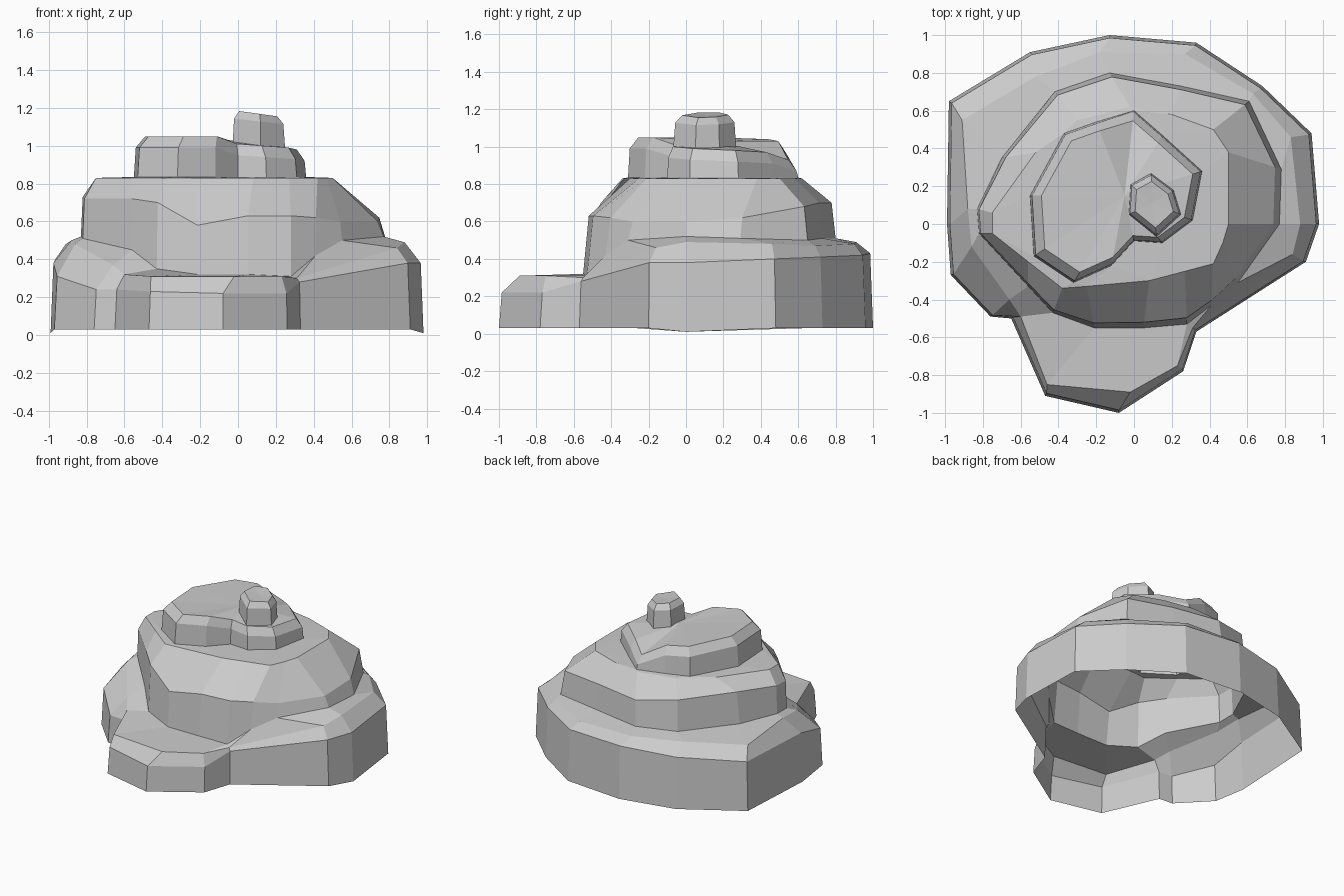
import bpy, bmesh

def loft(name, rings, apex=None):
    """Skin a stack of rings; rings of unequal length are bridged."""
    bm = bmesh.new()
    loops = [[bm.verts.new(p) for p in r] for r in rings]
    def edges(l):
        return [bm.edges.get((a, b)) or bm.edges.new((a, b))
                for a, b in zip(l, l[1:] + l[:1])]
    for lo, hi in zip(loops, loops[1:]):
        n = len(lo)
        if n == len(hi):
            for i in range(n):
                j = (i + 1) % n
                bm.faces.new((lo[i], lo[j], hi[j], hi[i]))
        else:
            bmesh.ops.bridge_loops(bm, edges=edges(lo) + edges(hi))
    top = loops[-1]
    if apex:
        c = bm.verts.new(apex)
        for a, b in zip(top, top[1:] + top[:1]):
            bm.faces.new((a, b, c))
    bmesh.ops.recalc_face_normals(bm, faces=bm.faces)
    me = bpy.data.meshes.new(name)
    bm.to_mesh(me)
    bm.free()
    ob = bpy.data.objects.new(name, me)
    bpy.context.collection.objects.link(ob)
    return ob

def inset(ring, c, k, z):
    """Shrink a ring about c; z is a function of the point."""
    return [(c[0] + (p[0] - c[0]) * k, c[1] + (p[1] - c[1]) * k, z(p)) for p in ring]

# Base tier with front ledge: ground outline (x, y, wall height), counter-clockwise from +x
ground = [(.98, 0, .38), (.94, .48, .40), (.68, .73, .41), (.33, .96, .42),
          (-.13, 1, .43), (-.55, .91, .42), (-.98, .65, .40), (-.99, 0, .38),
          (-.97, -.27, .31), (-.76, -.49, .24), (-.65, -.5, .24), (-.47, -.91, .23),
          (-.08, -1, .22), (.26, -.78, .22), (.33, -.57, .28), (.91, -.2, .38)]
rim = [(.88, 0, .49), (.83, .46, .48), (.63, .69, .47), (.27, .90, .48),
       (-.18, .91, .49), (-.52, .78, .49), (-.91, .55, .48), (-.88, .08, .50),
       (-.86, -.12, .48), (-.66, -.4, .37), (-.6, -.49, .32), (-.46, -.85, .31),
       (-.02, -.89, .31), (.23, -.75, .31), (.31, -.55, .30), (.84, -.16, .46)]
# Line where the middle tier meets the base
foot = [(.77, 0, .52), (.78, .29, .51), (.61, .65, .50), (.25, .73, .51),
        (-.13, .80, .51), (-.42, .70, .51), (-.70, .35, .51), (-.83, .08, .52),
        (-.82, -.05, .51), (-.56, -.33, .45), (-.43, -.47, .35), (-.21, -.55, .32),
        (.05, -.55, .32), (.28, -.53, .31), (.41, -.43, .42), (.55, -.31, .50)]
bottom = [(x, y, .01 if abs(x) > .975 and y == 0 else .03) for x, y, z in ground]
wall = inset(ground, (0, 0), .985, lambda p: p[2])
loft("base_tier", [bottom, wall, rim, foot])

# Middle tier: wall, then sloping shoulder to the flat terrace
terrace = [(x, y, .83) for x, y in
           [(.50, 0), (.50, .38), (.42, .50), (.20, .58), (-.02, .62), (-.30, .55),
            (-.52, .38), (-.75, .06), (-.75, -.05), (-.56, -.2), (-.38, -.34), (-.25, -.33),
            (.08, -.30), (.27, -.25), (.42, -.21), (.47, -.10)]]
shoulder_z = [.60, .62, .68, .70, .70, .74, .75, .73, .72, .72, .70, .58, .63, .63, .62, .60]
shoulder = [(f[0] + (t[0] - f[0]) * .12, f[1] + (t[1] - f[1]) * .12, z)
            for f, t, z in zip(foot, terrace, shoulder_z)]
loft("middle_tier", [foot, shoulder, terrace])

# Upper tier: high left block and lower right lobe (x, y, top height)
upper = [(.31, .02, .99), (.36, .28, .98), (.15, .47, .97), (0, .60, .93),
         (-.20, .54, 1.03), (-.37, .48, 1.04), (-.55, .15, 1.05), (-.53, -.17, 1.05),
         (-.32, -.31, 1.05), (-.12, -.22, 1.05), (0, -.09, 1.01), (.15, -.10, 1.0)]
mid = (-.05, .15)
loft("upper_tier", [terrace,
                    inset(upper, mid, 1, lambda p: .835),
                    inset(upper, mid, .98, lambda p: p[2] - .06),
                    inset(upper, mid, .88, lambda p: p[2])], (*mid, 1.03))

# Summit knob
knob = [(.25, .05), (.21, .18), (.09, .27), (-.02, .21), (-.03, .05), (.12, -.07)]
kc = (.1, .11)
loft("summit_knob", [inset(knob, kc, 1, lambda p: .97),
                     inset(knob, kc, .93, lambda p: 1.13 - .1 * (p[0] - .1)),
                     inset(knob, kc, .72, lambda p: 1.17 - .1 * (p[0] - .1))], (*kc, 1.165))
